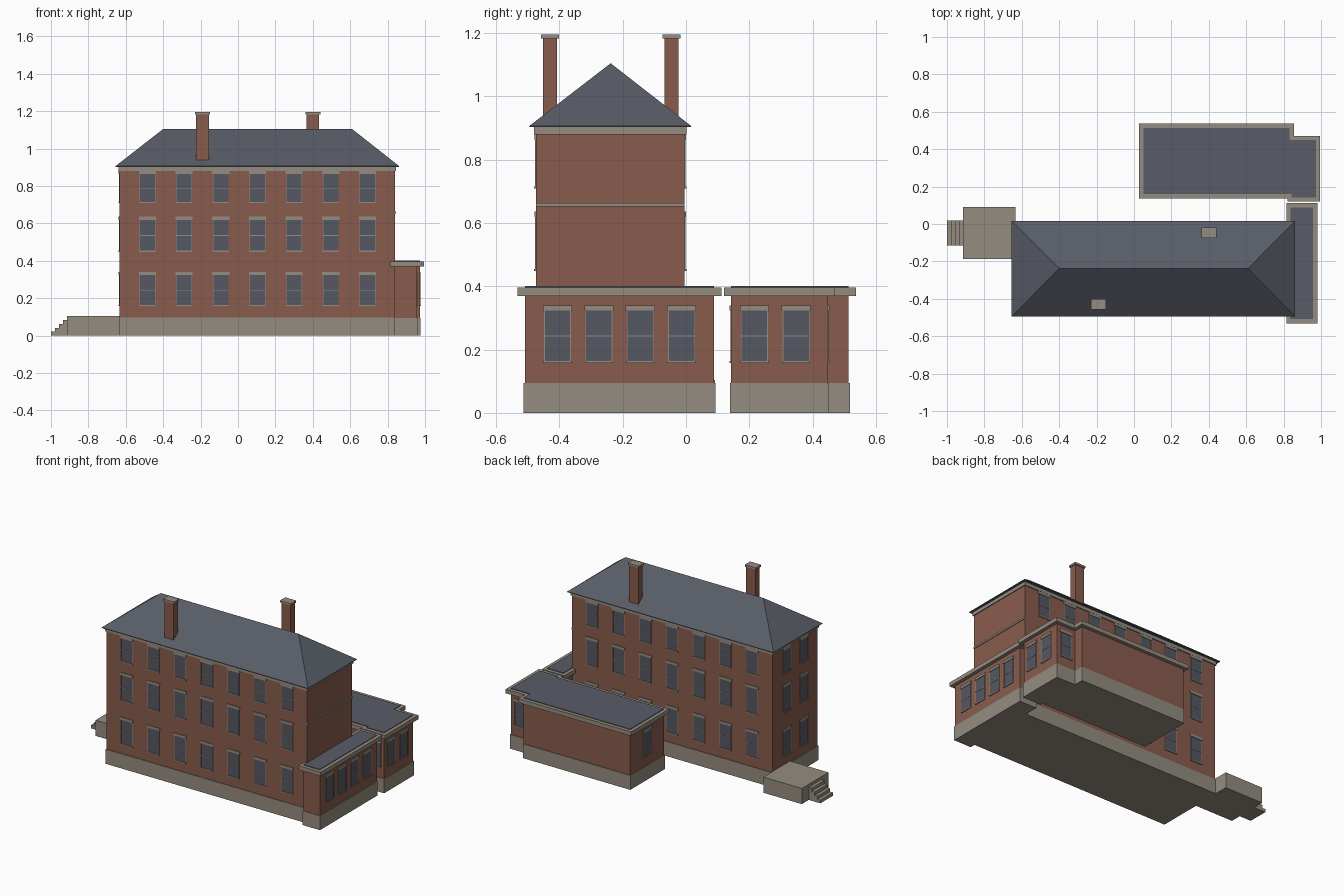
import bpy, bmesh
from mathutils import Vector

if "Cube" in bpy.data.objects:
    bpy.data.objects.remove(bpy.data.objects["Cube"])

def material(name, rgb):
    m = bpy.data.materials.new(name)
    m.diffuse_color = (*rgb, 1)
    m.use_nodes = True
    m.node_tree.nodes["Principled BSDF"].inputs["Base Color"].default_value = m.diffuse_color
    return m

BRICK = material("red brick", (0.25, 0.108, 0.075))
STONE = material("pale stone", (0.30, 0.264, 0.215))
SLATE = material("slate", (0.098, 0.108, 0.135))
GLASS = material("window glass", (0.09, 0.099, 0.122))

def finish(name, bm, mats):
    bmesh.ops.recalc_face_normals(bm, faces=bm.faces[:])
    me = bpy.data.meshes.new(name)
    bm.to_mesh(me)
    bm.free()
    for m in mats:
        me.materials.append(m)
    ob = bpy.data.objects.new(name, me)
    bpy.context.collection.objects.link(ob)
    return ob

def add_box(bm, x0, x1, y0, y1, z0, z1, index=0):
    v = [bm.verts.new((x, y, z)) for x in (x0, x1) for y in (y0, y1) for z in (z0, z1)]
    for f in ((0, 1, 3, 2), (4, 6, 7, 5), (0, 4, 5, 1), (2, 3, 7, 6), (0, 2, 6, 4), (1, 5, 7, 3)):
        bm.faces.new([v[i] for i in f]).material_index = index

def box(name, mat, *dims):
    bm = bmesh.new()
    add_box(bm, *dims)
    return finish(name, bm, [mat])

def rect(x0, x1, y0, y1):
    return [(x0, y0), (x1, y0), (x1, y1), (x0, y1)]

def offset(poly, d):
    """Grow a counter-clockwise right-angled outline by d."""
    out = []
    for i, p in enumerate(poly):
        p = Vector(p)
        a = (p - Vector(poly[i - 1])).normalized()
        b = (Vector(poly[(i + 1) % len(poly)]) - p).normalized()
        out.append(p + d * Vector((a.y + b.y, -a.x - b.x)))
    return out

def prism(name, mat, poly, z0, z1):
    bm = bmesh.new()
    face = bm.faces.new([bm.verts.new((p[0], p[1], z0)) for p in poly])
    ext = bmesh.ops.extrude_face_region(bm, geom=[face], use_keep_orig=True)
    verts = [g for g in ext["geom"] if isinstance(g, bmesh.types.BMVert)]
    bmesh.ops.translate(bm, verts=verts, vec=(0, 0, z1 - z0))
    return finish(name, bm, [mat])

def windows(name, axis, side, plane, centres, floors):
    """Sash windows on a wall facing side along axis; floors are (sill, head) heights."""
    bm = bmesh.new()
    def plate(u0, u1, z0, z1, depth, index):
        d0, d1 = sorted((plane - side * 0.002, plane + side * depth))
        if axis == 'x':
            add_box(bm, d0, d1, u0, u1, z0, z1, index)
        else:
            add_box(bm, u0, u1, d0, d1, z0, z1, index)
    for c in centres:
        for lo, hi in floors:
            top, mid = hi - 0.017, (lo + hi - 0.012) / 2
            plate(c - 0.04, c + 0.04, lo + 0.005, top, 0.002, 0)           # glass
            plate(c - 0.046, c + 0.046, top, hi, 0.005, 1)                 # lintel
            plate(c - 0.044, c + 0.044, lo, lo + 0.006, 0.006, 1)          # sill
            plate(c - 0.04, c + 0.04, mid - 0.002, mid + 0.002, 0.004, 1)  # meeting rail
            for s in (-1, 1):                                              # side frames
                e = sorted((c + s * 0.04, c + s * 0.0425))
                plate(e[0], e[1], lo + 0.005, top, 0.003, 1)
    return finish(name, bm, [GLASS, STONE])

# Main block
X0, X1, Y0, Y1 = -0.633, 0.84, -0.474, -0.005
main = rect(X0, X1, Y0, Y1)
prism("main_plinth", STONE, offset(main, 0.004), 0, 0.097)
prism("main_walls", BRICK, main, 0.097, 0.88)
prism("main_cornice", STONE, offset(main, 0.006), 0.88, 0.905)
box("side_belt_course", STONE, X1 - 0.01, X1 + 0.005, Y0, Y1, 0.652, 0.664)

# Hipped roof
bm = bmesh.new()
low = [bm.verts.new((p.x, p.y, 0.903)) for p in offset(main, 0.021)]
eave = [bm.verts.new((p.x, p.y, 0.907)) for p in offset(main, 0.021)]
ra, rb = bm.verts.new((-0.40, -0.238, 1.105)), bm.verts.new((0.61, -0.238, 1.105))
bm.faces.new(low)
for i in range(4):
    j = (i + 1) % 4
    bm.faces.new((low[i], low[j], eave[j], eave[i]))
bm.faces.new((eave[0], eave[1], rb, ra))
bm.faces.new((eave[1], eave[2], rb))
bm.faces.new((eave[2], eave[3], ra, rb))
bm.faces.new((eave[3], eave[0], ra))
finish("hipped_roof", bm, [SLATE])

# Chimneys
for name, cx, cy in (("front_chimney", -0.19, -0.43), ("back_chimney", 0.40, -0.046)):
    stack = rect(cx - 0.034, cx + 0.034, cy - 0.022, cy + 0.022)
    prism(name, BRICK, stack, 0.91, 1.183)
    prism(name + "_cap", STONE, offset(stack, 0.006), 1.183, 1.196)

# Main windows
FLOORS = [(0.158, 0.34), (0.448, 0.636), (0.709, 0.88)]
COLUMNS = [-0.484 + 0.196 * i for i in range(7)]
windows("front_windows", 'y', -1, Y0, COLUMNS, FLOORS)
windows("back_windows", 'y', 1, Y1, COLUMNS, FLOORS)
windows("left_windows", 'x', -1, X0, (-0.335, -0.155), FLOORS)

# Low flat-roofed wings
side_wing = rect(0.838, 0.957, -0.509, 0.089)
rear_wing = [(0.05, 0.16), (0.843, 0.16), (0.843, 0.143), (0.972, 0.143),
             (0.972, 0.448), (0.832, 0.448), (0.832, 0.514), (0.05, 0.514)]
for name, plan in (("side_wing", side_wing), ("rear_wing", rear_wing)):
    prism(name + "_plinth", STONE, offset(plan, 0.004), 0, 0.095)
    prism(name + "_walls", BRICK, plan, 0.095, 0.37)
    prism(name + "_cornice", STONE, offset(plan, 0.023), 0.37, 0.397)
    prism(name + "_roof", SLATE, plan, 0.397, 0.401)

# Wing windows
GROUND = FLOORS[:1]
windows("side_wing_windows", 'x', 1, 0.957, [-0.406 + 0.1307 * i for i in range(4)], GROUND)
windows("rear_wing_right_windows", 'x', 1, 0.972, (0.216, 0.348), GROUND)
windows("rear_wing_back_window", 'y', 1, 0.448, (0.902,), GROUND)
windows("rear_wing_front_window", 'y', -1, 0.143, (0.907,), GROUND)
windows("rear_wing_left_window", 'x', -1, 0.05, (0.335,), GROUND)

# Entrance landing and steps
box("landing", STONE, -0.915, X0, -0.187, 0.092, 0, 0.104)
for i in range(4):
    box(f"step_{i + 1}", STONE, -1 + 0.02125 * i, -0.914, -0.115, 0.019, 0, 0.021 * (i + 1))
